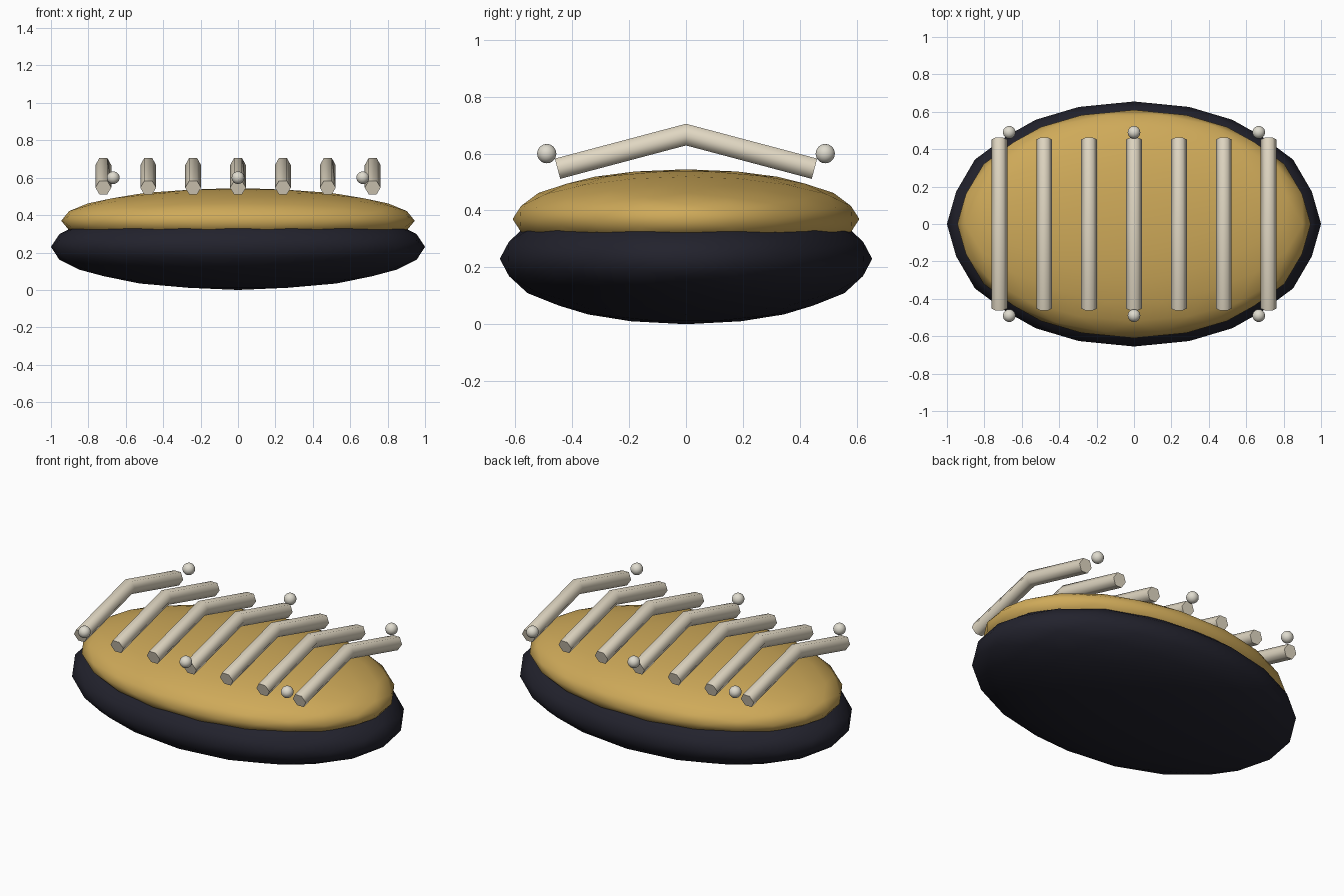
import bpy, bmesh, math
from mathutils import Matrix

if "Cube" in bpy.data.objects:
    bpy.data.objects.remove(bpy.data.objects["Cube"])


def material(name, rgb):
    m = bpy.data.materials.new(name)
    m.diffuse_color = (*rgb, 1)
    m.use_nodes = True
    m.node_tree.nodes["Principled BSDF"].inputs["Base Color"].default_value = m.diffuse_color
    return m


DARK = material("dark_shell", (0.016, 0.016, 0.026))
GOLD = material("gold", (0.62, 0.40, 0.10))
IVORY = material("ivory", (0.76, 0.69, 0.55))
PEARL = material("pearl", (0.74, 0.71, 0.62))


def finish(bm, name, mat, angle):
    bmesh.ops.recalc_face_normals(bm, faces=bm.faces[:])
    me = bpy.data.meshes.new(name)
    bm.to_mesh(me)
    bm.free()
    me.materials.append(mat)
    ob = bpy.data.objects.new(name, me)
    bpy.context.collection.objects.link(ob)
    bpy.ops.object.select_all(action='DESELECT')
    ob.select_set(True)
    bpy.context.view_layer.objects.active = ob
    bpy.ops.object.shade_smooth_by_angle(angle=math.radians(angle))
    return ob


def ellipsoid(name, centre, radii, mat):
    # icosphere turned so that edge midpoints lie on the axes, then stretched
    bm = bmesh.new()
    bmesh.ops.create_icosphere(bm, subdivisions=3, radius=1)
    turn = Matrix.Rotation(math.atan((1 + 5 ** 0.5) / 2), 4, 'Y')
    bm.transform(Matrix.Translation(centre) @ Matrix.Diagonal((*radii, 1)) @ turn)
    return finish(bm, name, mat, 70)


def rib(name, x, half=0.452, low=0.547, peak=0.667, r=0.0425):
    # hexagonal bar bent over a mitred peak
    tilt = math.atan((peak - low) / half)
    bm = bmesh.new()
    rings = []
    for y, z, lean, stretch in ((-half, low, -tilt, 1),
                                (0, peak, 0, 1 / math.cos(tilt)),
                                (half, low, tilt, 1)):
        ring = []
        for i in range(6):
            a = i * math.pi / 3
            h = r * math.sin(a) * stretch
            ring.append(bm.verts.new((x + r * math.cos(a),
                                      y + h * math.sin(lean),
                                      z + h * math.cos(lean))))
        rings.append(ring)
    for a, b in zip(rings, rings[1:]):
        for i in range(6):
            j = (i + 1) % 6
            bm.faces.new((a[i], a[j], b[j], b[i]))
    bm.faces.new(rings[0])
    bm.faces.new(rings[-1])
    return finish(bm, name, IVORY, 65)


# body
ellipsoid("lower_shell", (0, 0, 0.23), (1.0, 0.655, 0.23), DARK)
ellipsoid("upper_cushion", (0, 0, 0.37), (0.945, 0.61, 0.175), GOLD)

# seven bent ribs across the top
for i in range(7):
    rib(f"rib_{i + 1}", (i - 3) * 0.24)

# beads along both sides
for side, y in (("front", -0.49), ("back", 0.49)):
    for i, x in enumerate((-0.667, 0, 0.667)):
        ellipsoid(f"{side}_bead_{i + 1}", (x, y, 0.60), (0.034,) * 3, PEARL)
